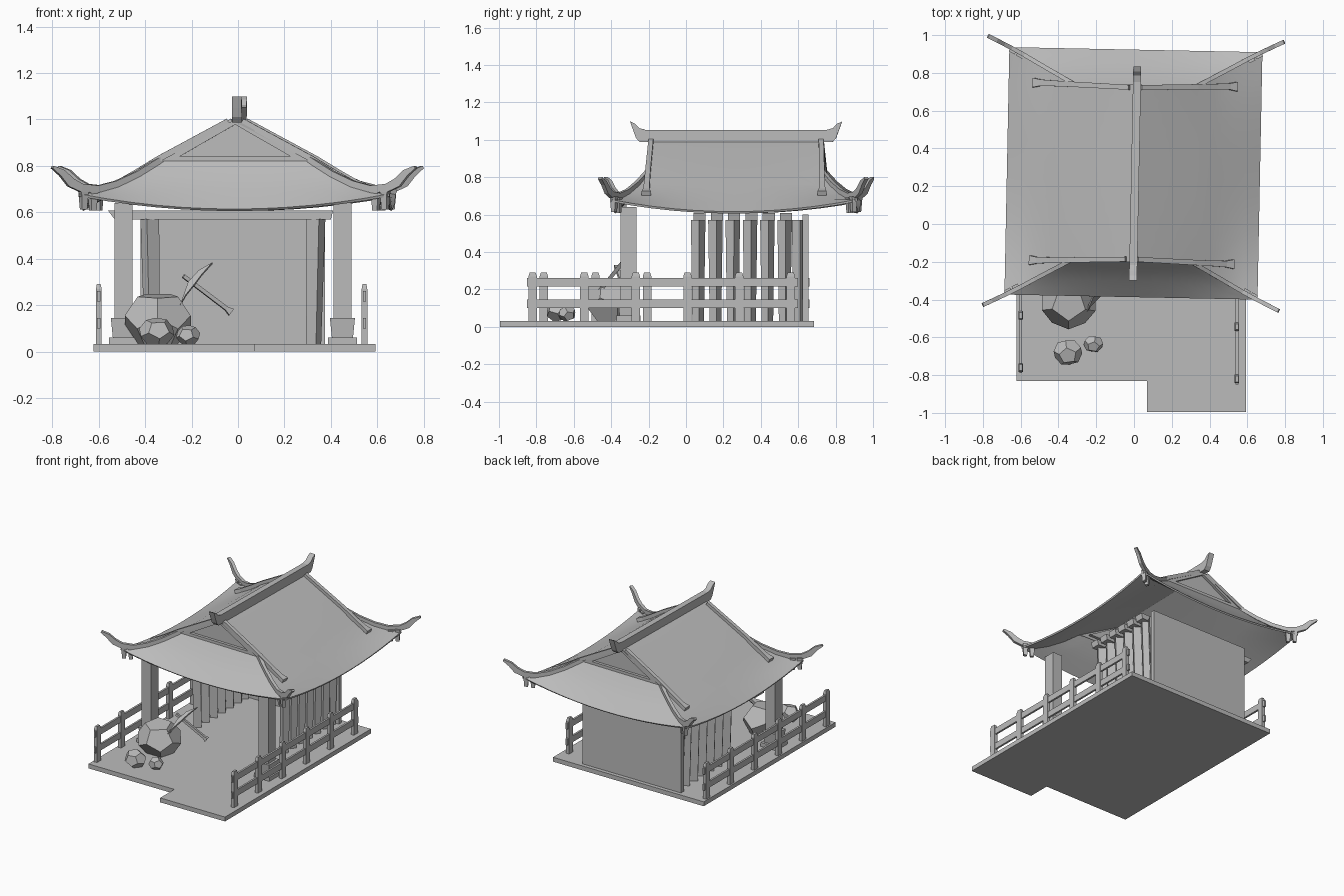
import bpy, bmesh, math
from mathutils import Vector, Matrix

if "Cube" in bpy.data.objects:
    bpy.data.objects.remove(bpy.data.objects["Cube"], do_unlink=True)

stone = bpy.data.materials.new("plain grey")
stone.use_nodes = True
stone.diffuse_color = (0.5, 0.5, 0.5, 1)
stone.node_tree.nodes["Principled BSDF"].inputs["Base Color"].default_value = (0.5, 0.5, 0.5, 1)

CX = -0.022                                             # building axis
ROOF = Matrix.Translation((-0.003, 0.268, 0)) @ Matrix.Rotation(-0.02, 4, "Z")


def finish(name, bm, matrix=None):
    bmesh.ops.remove_doubles(bm, verts=bm.verts, dist=0.0005)
    bmesh.ops.recalc_face_normals(bm, faces=bm.faces)
    mesh = bpy.data.meshes.new(name)
    bm.to_mesh(mesh)
    bm.free()
    mesh.materials.append(stone)
    obj = bpy.data.objects.new(name, mesh)
    bpy.context.collection.objects.link(obj)
    if matrix:
        obj.matrix_world = matrix
    return obj


def add_box(bm, centre, size, turn=0, taper=1):
    """Box with optional turn about z; taper scales its top."""
    verts = bmesh.ops.create_cube(bm, size=1)["verts"]
    spin = Matrix.Rotation(turn, 3, "Z")
    for v in verts:
        k = taper if v.co.z > 0 else 1
        p = Vector((v.co.x * size[0] * k, v.co.y * size[1] * k, v.co.z * size[2]))
        v.co = spin @ p + Vector(centre)


def add_prism(bm, points, offset):
    """Closed solid from a planar outline and an offset."""
    near = [bm.verts.new(p) for p in points]
    far = [bm.verts.new(Vector(p) + Vector(offset)) for p in points]
    bm.faces.new(near)
    bm.faces.new(far[::-1])
    for i in range(len(near)):
        bm.faces.new((near[i], near[i - 1], far[i - 1], far[i]))


def add_bar(bm, path, widths, heights):
    """Sweep an upright rectangle along a path."""
    path = [Vector(p) for p in path]
    rings = []
    for i, p in enumerate(path):
        d = path[min(i + 1, len(path) - 1)] - path[max(i - 1, 0)]
        side = Vector((d.y, -d.x, 0)).normalized()
        up = side.cross(d).normalized()
        up = up if up.z > 0 else -up
        w, h = side * widths[i] / 2, up * heights[i] / 2
        rings.append([bm.verts.new(p + o) for o in (w + h, h - w, -w - h, w - h)])
    for a, b in zip(rings, rings[1:]):
        for j in range(4):
            bm.faces.new((a[j], a[j - 1], b[j - 1], b[j]))
    bm.faces.new(rings[0])
    bm.faces.new(rings[-1])


# stepped floor slab
bm = bmesh.new()
add_prism(bm, [(-0.622, -0.832, 0), (0.07, -0.832, 0), (0.07, -0.995, 0), (0.592, -0.995, 0),
               (0.592, 0.684, 0), (-0.622, 0.684, 0)], (0, 0, 0.032))
finish("floor", bm)

# fences
for name, x, shift in (("left_fence", 0.545, 0), ("right_fence", -0.6, 0.06)):
    bm = bmesh.new()
    for z in (0.122, 0.238):
        add_box(bm, (x, -0.125 + shift, z), (0.014, 1.45, 0.045))
    for i in range(6):
        y = -0.82 + 0.276 * i + shift
        add_box(bm, (x, y, 0.145), (0.024, 0.045, 0.25))
        add_box(bm, (x, y, 0.28), (0.024, 0.045, 0.02), taper=0.7)
    finish(name, bm)

# front pillars on flared feet
for name, side in (("left_pillar", 1), ("right_pillar", -1)):
    x = CX + side * 0.472
    bm = bmesh.new()
    add_box(bm, (x, -0.307, 0.335), (0.077, 0.085, 0.61))
    add_box(bm, (x, -0.307, 0.045), (0.125, 0.13, 0.03))
    add_box(bm, (x, -0.307, 0.1), (0.09, 0.095, 0.09), taper=1.2)
    finish(name, bm)

# side walls of turned slats, narrowing inward at the foot
for name, side in (("left_slats", 1), ("right_slats", -1)):
    bm = bmesh.new()
    for i in range(7):
        y = min(0.065 + 0.0925 * i, 0.605)
        add_box(bm, (CX + side * 0.358, y, 0.3), (0.05, 0.042, 0.54),
                turn=-side * math.radians(32), taper=1.25)
    for v in bm.verts:
        if v.co.z < 0.1:
            v.co.x -= side * 0.01
    finish(name, bm)

# back wall and ceiling rafters
bm = bmesh.new()
add_box(bm, (CX, 0.64, 0.31), (0.795, 0.032, 0.58))
finish("back_wall", bm)
bm = bmesh.new()
for i in range(6):
    y = 0.04 + 0.0925 * i
    add_prism(bm, [(-0.56, y, 0.607), (-0.53, y, 0.568), (0.4, y, 0.568), (0.41, y, 0.607)], (0, 0.065, 0))
finish("rafters", bm)

# roof rows: x half, y half, height at the corner, sag of side and end in the middle
# the slopes run almost straight in the middle and curl up toward the corners
ROWS = [(0.33, 0.47, 0.82, 0, 0), (0.42, 0.52, 0.757, -0.008, 0.005), (0.51, 0.57, 0.712, 0.002, 0.014),
        (0.59, 0.615, 0.687, 0.024, 0.034), (0.67, 0.655, 0.68, 0.064, 0.066)]
N = 12


def add_sheet(bm, rows):
    for a, b in zip(rows, rows[1:]):
        for j in range(N):
            bm.faces.new([bm.verts.new(p) for p in (a[j], a[j + 1], b[j + 1], b[j])])


bm = bmesh.new()
steps = [2 * j / N - 1 for j in range(N + 1)]
for s in (1, -1):
    slope = [[(0, t * 0.47, 1.0) for t in steps]]
    slope += [[(s * x, t * y, z - sag * (1 - t * t)) for t in steps] for x, y, z, sag, _ in ROWS]
    add_sheet(bm, slope)
    add_sheet(bm, [[(t * x, s * y, z - sag * (1 - t * t)) for t in steps] for x, y, z, _, sag in ROWS])
roof = finish("roof", bm, ROOF)
if sum(p.normal.z for p in roof.data.polygons) < 0:
    roof.data.flip_normals()
solid = roof.modifiers.new("thickness", "SOLIDIFY")
solid.thickness = 0.012
solid.offset = -1
bpy.ops.object.select_all(action="DESELECT")
roof.select_set(True)
bpy.context.view_layer.objects.active = roof
bpy.ops.object.modifier_apply(modifier=solid.name)
bpy.ops.object.shade_smooth_by_angle(angle=math.radians(20))

# gable ends: recessed panel in a triangular frame
bm = bmesh.new()
for s in (1, -1):
    outer = [Vector((-0.33, s * 0.47, 0.82)), Vector((0.33, s * 0.47, 0.82)), Vector((0, s * 0.47, 1.0))]
    inner = [Vector((-0.24, s * 0.47, 0.84)), Vector((0.24, s * 0.47, 0.84)), Vector((0, s * 0.47, 0.978))]
    deep = [p - Vector((0, s * 0.02, 0)) for p in inner]
    for i in range(3):
        for a, b in ((outer, inner), (inner, deep)):
            bm.faces.new([bm.verts.new(p) for p in (a[i - 1], a[i], b[i], b[i - 1])])
    bm.faces.new([bm.verts.new(p) for p in deep])
finish("gables", bm, ROOF)

# main ridge with upturned horns
bm = bmesh.new()
half = [(0.515, 0.987), (0.535, 1.01), (0.55, 1.05), (0.567, 1.098), (0.54, 1.085), (0.518, 1.062), (0.485, 1.053)]
outline = half + [(-y, z) for y, z in reversed(half)]
add_prism(bm, [(-0.012, y, z) for y, z in outline], (0.042, 0, 0))
finish("ridge", bm, ROOF)

# descending ridges on the slopes, hip ridges with raised tips, corner brackets
slopes, hips, brackets = bmesh.new(), bmesh.new(), bmesh.new()
for sx in (1, -1):
    for sy in (1, -1):
        add_bar(slopes, [(sx * x, sy * y, z) for x, y, z in
                         ((0.03, 0.455, 0.992), (0.33, 0.465, 0.83), (0.43, 0.468, 0.769), (0.5, 0.47, 0.729),
                          (0.54, 0.47, 0.713))], (0.026, 0.028, 0.03, 0.034, 0.05), (0.026,) * 5)
        add_bar(hips, [(sx * x, sy * y, z) for x, y, z in
                       ((0.32, 0.465, 0.828), (0.42, 0.52, 0.765), (0.51, 0.57, 0.722), (0.59, 0.615, 0.7),
                        (0.66, 0.652, 0.705), (0.705, 0.674, 0.728), (0.743, 0.693, 0.77), (0.783, 0.712, 0.795))],
                (0.022,) * 8, (0.026, 0.026, 0.028, 0.03, 0.036, 0.04, 0.03, 0.012))
        for x, y, z in ((0.61, 0.618, 0.65), (0.65, 0.64, 0.655)):
            add_box(brackets, (sx * x, sy * y, z), (0.024, 0.022, 0.085), turn=sx * sy * 0.5, taper=1.5)
finish("slope_ridges", slopes, ROOF)
finish("hip_ridges", hips, ROOF)
finish("corner_brackets", brackets, ROOF)

# faceted rocks: a dodecahedron from the face centres of an icosahedron
ROCKS = [("large_rock", (-0.345, -0.41, 0.135), (0.152, 0.148, 0.132), 0.3, 0.12),
         ("medium_rock", (-0.35, -0.68, 0.085), (0.078, 0.072, 0.064), 1.1, 0.3),
         ("small_rock", (-0.215, -0.635, 0.07), (0.053, 0.048, 0.045), 2.0, 0.4)]
for name, spot, size, turn, tilt in ROCKS:
    ico = bmesh.new()
    bmesh.ops.create_icosphere(ico, subdivisions=1, radius=1)
    bm = bmesh.new()
    spin = Matrix.Rotation(tilt, 3, "X") @ Matrix.Rotation(turn, 3, "Z")
    for f in ico.faces:
        p = spin @ f.calc_center_median().normalized()
        bm.verts.new([c * k + o for c, k, o in zip(p, size, spot)])
    ico.free()
    bmesh.ops.convex_hull(bm, input=bm.verts)
    bmesh.ops.dissolve_limit(bm, angle_limit=0.05, verts=bm.verts, edges=bm.edges)
    finish(name, bm)

# pickaxe leaning on the large rock, its head tilted back
bm = bmesh.new()
add_bar(bm, [(-0.235, -0.375, 0.325), (-0.05, -0.32, 0.185), (-0.03, -0.315, 0.17)],
        (0.02, 0.02, 0.024), (0.016, 0.018, 0.034))
finish("pickaxe_handle", bm)
bm = bmesh.new()
add_prism(bm, [(x, 0.8 * z - 0.628, z) for x, z in ((-0.11, 0.385), (-0.17, 0.35), (-0.215, 0.3), (-0.25, 0.2),
                                                    (-0.225, 0.245), (-0.185, 0.295), (-0.155, 0.335))],
          (0, 0.02, -0.008))
finish("pickaxe_head", bm)
